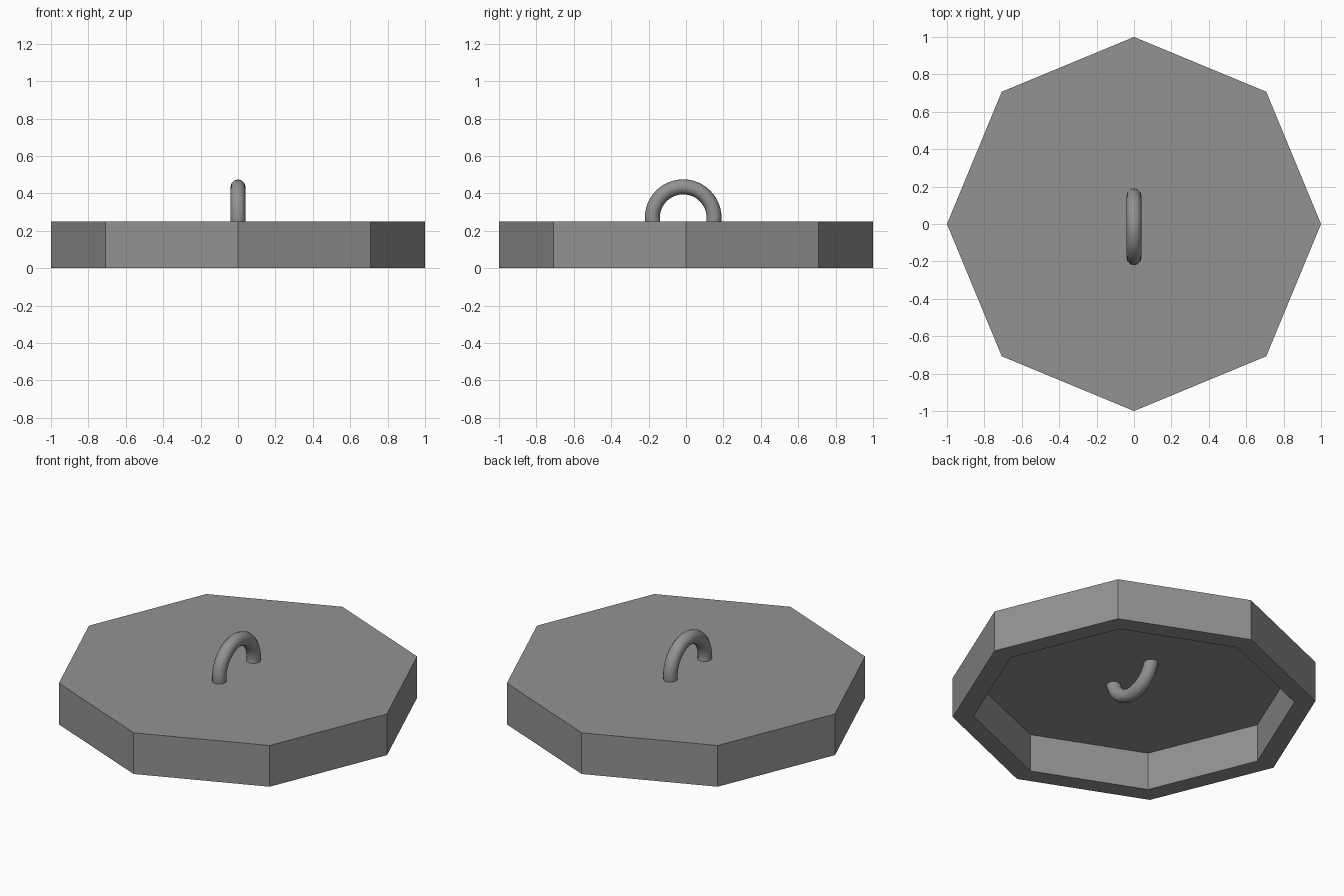
import bpy, bmesh
from math import cos, sin, pi

if "Cube" in bpy.data.objects:
    bpy.data.objects.remove(bpy.data.objects["Cube"])


def octagon(bm, radius, z):
    return [bm.verts.new((radius * cos(i * pi / 4), radius * sin(i * pi / 4), z)) for i in range(8)]


def bridge(bm, a, b):
    for i in range(8):
        j = (i + 1) % 8
        bm.faces.new((a[i], a[j], b[j], b[i]))


# Dark metal shared by both parts
metal = bpy.data.materials.new("dark_metal")
metal.diffuse_color = (0.29, 0.29, 0.29, 1)
metal.use_nodes = True
metal.node_tree.nodes["Principled BSDF"].inputs["Base Color"].default_value = metal.diffuse_color

# Octagonal lid, hollow from below
bm = bmesh.new()
rings = [octagon(bm, r, z) for r, z in ((1, 0.25), (1, 0), (0.885, 0), (0.885, 0.23))]
for a, b in zip(rings, rings[1:]):
    bridge(bm, a, b)
bm.faces.new(rings[0])
bm.faces.new(rings[-1])
bmesh.ops.recalc_face_normals(bm, faces=bm.faces)
mesh = bpy.data.meshes.new("lid")
bm.to_mesh(mesh)
bm.free()
mesh.materials.append(metal)
bpy.context.collection.objects.link(bpy.data.objects.new("lid", mesh))

# Ring handle passing through the lid
bpy.ops.mesh.primitive_torus_add(major_radius=0.165, minor_radius=0.04,
                                 major_segments=48, minor_segments=12,
                                 location=(0, -0.015, 0.27), rotation=(0, pi / 2, 0))
handle = bpy.context.object
handle.name = "ring_handle"
handle.data.materials.append(metal)
bpy.ops.object.shade_smooth()
